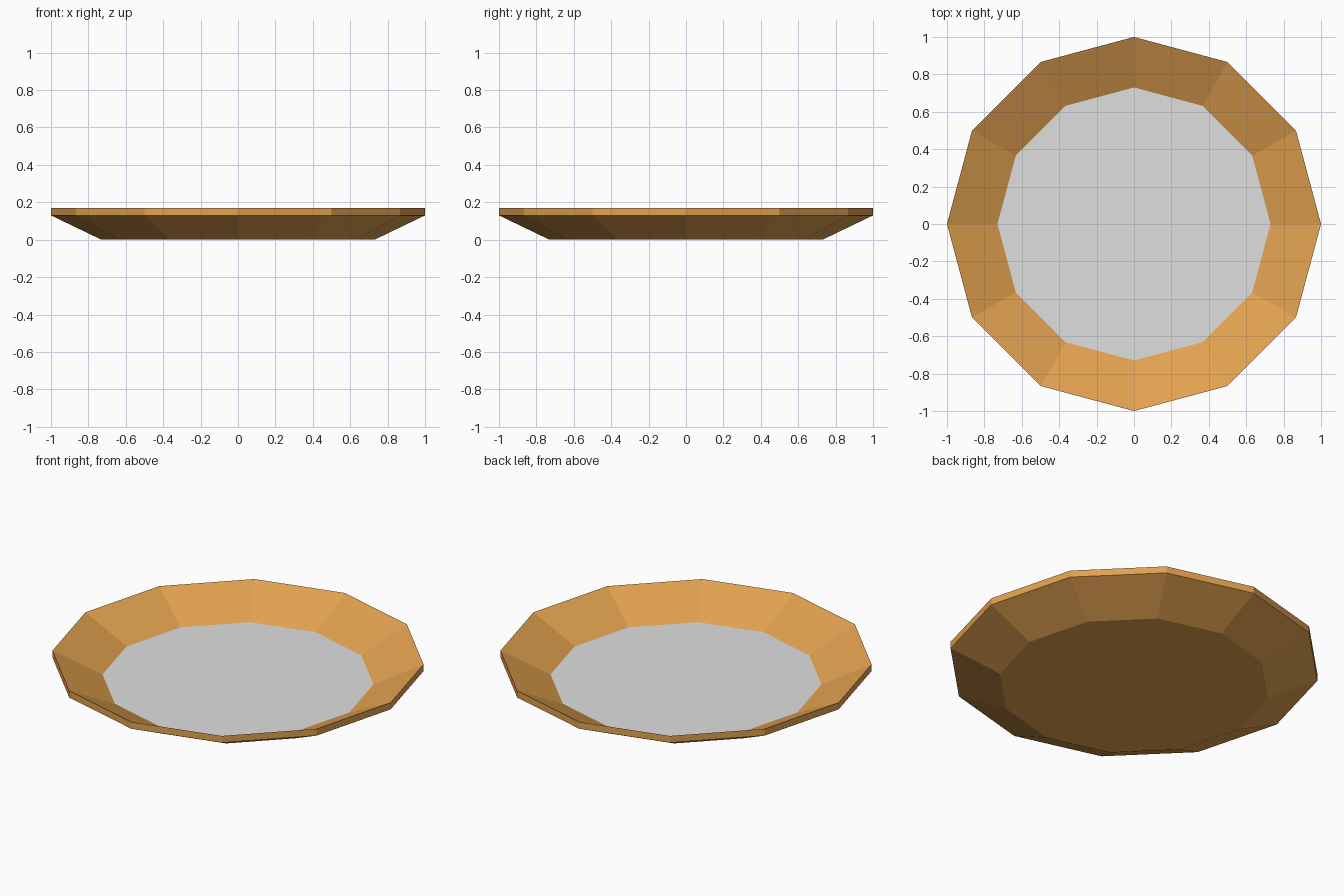
import bpy
import bmesh
from math import cos, sin, tau

cube = bpy.data.objects.get("Cube")
if cube:
    bpy.data.objects.remove(cube, do_unlink=True)

SIDES = 12


def make_material(name, rgb):
    mat = bpy.data.materials.new(name)
    mat.use_nodes = True
    mat.diffuse_color = (*rgb, 1)
    mat.node_tree.nodes["Principled BSDF"].inputs["Base Color"].default_value = (*rgb, 1)
    return mat


def ring(bm, radius, z):
    return [bm.verts.new((radius * cos(tau * i / SIDES), radius * sin(tau * i / SIDES), z))
            for i in range(SIDES)]


# Profile: base edge, lower lip, upper lip, inner floor edge
profile = [(0.73, 0.0), (1.0, 0.13), (1.0, 0.17), (0.73, 0.04)]

bm = bmesh.new()
rings = [ring(bm, r, z) for r, z in profile]

# Sloped outside, thin lip and sloped inside
for low, high in zip(rings, rings[1:]):
    for i in range(SIDES):
        j = (i + 1) % SIDES
        bm.faces.new((low[i], low[j], high[j], high[i]))

# Underside and grey floor
bm.faces.new(rings[0][::-1])
floor = bm.faces.new(rings[-1])
floor.material_index = 1

mesh = bpy.data.meshes.new("plate")
bm.to_mesh(mesh)
bm.free()
mesh.materials.append(make_material("warm tan", (0.76, 0.36, 0.08)))
mesh.materials.append(make_material("light grey", (0.74, 0.74, 0.74)))

plate = bpy.data.objects.new("plate", mesh)
bpy.context.collection.objects.link(plate)
